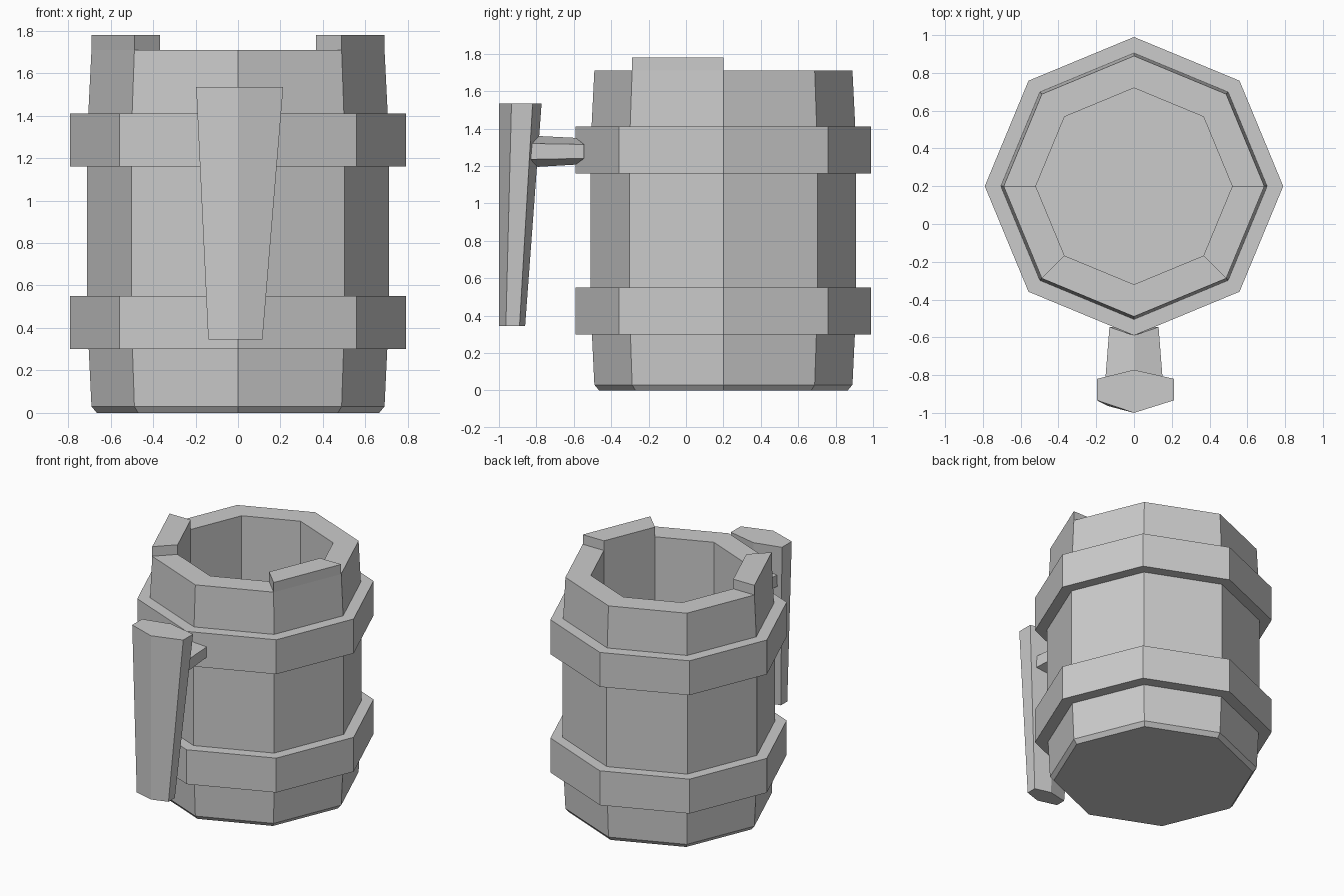
import bpy, bmesh, math

if "Cube" in bpy.data.objects:
    bpy.data.objects.remove(bpy.data.objects["Cube"])

CY = 0.2      # barrel axis sits behind the origin
SIDES = 8


def finish(name, bm):
    bmesh.ops.recalc_face_normals(bm, faces=bm.faces)
    mesh = bpy.data.meshes.new(name)
    bm.to_mesh(mesh)
    bm.free()
    obj = bpy.data.objects.new(name, mesh)
    bpy.context.collection.objects.link(obj)
    return obj


def loft(rings):
    """Bridge rings of points and cap both ends."""
    bm = bmesh.new()
    loops = [[bm.verts.new(p) for p in ring] for ring in rings]
    n = len(loops[0])
    for a, b in zip(loops, loops[1:]):
        for i in range(n):
            j = (i + 1) % n
            bm.faces.new((a[i], a[j], b[j], b[i]))
    bm.faces.new(loops[0])
    bm.faces.new(loops[-1])
    return bm


def octagon(r, z):
    return [(r * math.cos(i * math.tau / SIDES),
             CY + r * math.sin(i * math.tau / SIDES), z) for i in range(SIDES)]


# Hollow barrel with hoops: bottom, outside with two hoops, rim, inside, floor
RIM = 1.71
profile = [(0.665, 0), (0.69, 0.03), (0.703, 0.30), (0.79, 0.30), (0.79, 0.55),
           (0.71, 0.55), (0.71, 1.16), (0.79, 1.16), (0.79, 1.41), (0.705, 1.41),
           (0.69, RIM), (0.52, RIM), (0.52, 0.2)]
bm = loft([octagon(r, z) for r, z in profile])

# Raised rim blocks, one on each side just ahead of the middle
bm.normal_update()
raised = []
for f in bm.faces:
    c = f.calc_center_median()
    if all(abs(v.co.z - RIM) < 1e-4 for v in f.verts) and abs(c.x) > 0.4 and c.y < CY:
        raised.append(f)
for f in raised:
    new = bmesh.ops.extrude_face_region(bm, geom=[f])["geom"]
    for v in new:
        if isinstance(v, bmesh.types.BMVert):
            v.co.z += 0.07
    bmesh.ops.delete(bm, geom=[f], context='FACES_ONLY')
finish("hooped_barrel", bm)


# Handle grip: tapered hexagonal bar
def grip_ring(left, right, front, front_side, back_side, back, z):
    return [(0, front, z), (right, front_side, z), (right, back_side, z),
            (0, back, z), (left, back_side, z), (left, front_side, z)]


finish("handle_grip", loft([
    grip_ring(-0.14, 0.115, -1.0, -0.963, -0.89, -0.86, 0.345),
    grip_ring(-0.197, 0.213, -1.0, -0.933, -0.82, -0.772, 1.535)]))


# Handle bracket: short hexagonal strut from the upper hoop to the grip
def strut_ring(w, y_mid, y_side, low, low_side, high_side, high):
    return [(0, y_mid, low), (w, y_side, low_side), (w, y_side, high_side),
            (0, y_mid, high), (-w, y_side, high_side), (-w, y_side, low_side)]


finish("handle_bracket", loft([
    strut_ring(0.13, -0.59, -0.545, 1.207, 1.24, 1.315, 1.35),
    strut_ring(0.153, -0.792, -0.838, 1.195, 1.235, 1.32, 1.36)]))
